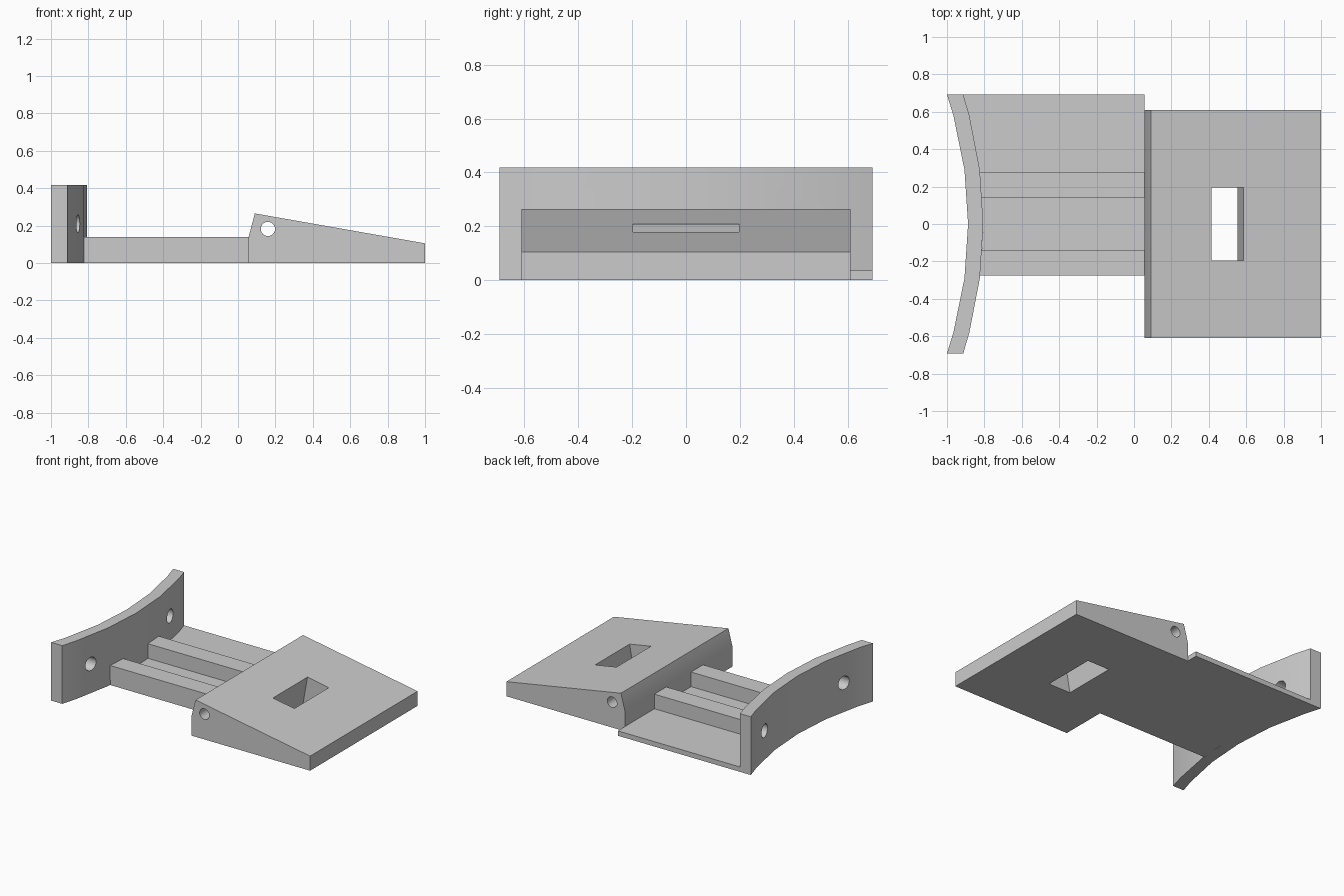
import bpy, bmesh
from math import sqrt, atan2, pi
from mathutils import Vector, Matrix

cube = bpy.data.objects.get("Cube")
if cube:
    bpy.data.objects.remove(cube, do_unlink=True)

grey = bpy.data.materials.new("plain_grey")
grey.use_nodes = True
colour = (0.6, 0.6, 0.6, 1)
grey.diffuse_color = colour
grey.node_tree.nodes["Principled BSDF"].inputs["Base Color"].default_value = colour


def finish(name, bm):
    bmesh.ops.recalc_face_normals(bm, faces=bm.faces)
    mesh = bpy.data.meshes.new(name)
    bm.to_mesh(mesh)
    bm.free()
    mesh.materials.append(grey)
    obj = bpy.data.objects.new(name, mesh)
    bpy.context.collection.objects.link(obj)
    return obj


def prism(name, outline, extrude):
    """Closed outline of 3D points pushed along a vector."""
    bm = bmesh.new()
    face = bm.faces.new([bm.verts.new(p) for p in outline])
    ext = bmesh.ops.extrude_face_region(bm, geom=[face])
    verts = [g for g in ext["geom"] if isinstance(g, bmesh.types.BMVert)]
    bmesh.ops.translate(bm, vec=Vector(extrude), verts=verts)
    return finish(name, bm)


def box(name, centre, size, rot=Matrix()):
    bm = bmesh.new()
    bmesh.ops.create_cube(bm, size=1)
    bm.transform(Matrix.Translation(centre) @ rot @ Matrix.Diagonal((*size, 1)))
    return finish(name, bm)


def rod(name, centre, radius, length, axis):
    bm = bmesh.new()
    bmesh.ops.create_cone(bm, cap_ends=True, segments=32, radius1=radius,
                          radius2=radius, depth=length)
    bm.transform(Matrix.Translation(centre) @ Matrix.Rotation(pi / 2, 4, axis))
    return finish(name, bm)


def activate(obj):
    bpy.ops.object.select_all(action='DESELECT')
    obj.select_set(True)
    bpy.context.view_layer.objects.active = obj


def cut(obj, cutter):
    cutter.hide_render = True
    mod = obj.modifiers.new("cut", 'BOOLEAN')
    mod.operation = 'DIFFERENCE'
    mod.solver = 'EXACT'
    mod.object = cutter
    activate(obj)
    bpy.ops.object.modifier_apply(modifier=mod.name)
    bpy.data.objects.remove(cutter, do_unlink=True)


HALF = 0.692
STATIONS = [-HALF, -0.58, -0.29, 0, 0.29, 0.58, HALF]


def arc(x0, radius, ys):
    return [(x0 - radius + sqrt(radius ** 2 - y * y), y, 0) for y in ys]


# Curved end wall with two holes
inner = arc(-0.806, 2.3, STATIONS)
outer = arc(-0.887, 2.18, STATIONS)
wall = prism("curved_end_wall", inner + outer[::-1], (0, 0, 0.418))
for y in (-0.45, 0.45):
    cut(wall, rod("wall_hole_cutter", (-0.9, y, 0.21), 0.048, 0.5, 'Y'))

# Thin base plate, fitted to the wall curve
plate_edge = arc(-0.806, 2.3, [-0.275, 0, 0.29, 0.58, HALF])
prism("base_plate", plate_edge + [(0.057, HALF, 0), (0.057, -0.275, 0)], (0, 0, 0.035))

# Pair of rails on the plate
for name, y in (("front_rail", -0.207), ("back_rail", 0.209)):
    box(name, (-0.3965, y, 0.0875), (0.907, 0.136, 0.105))

# Sloping wedge block
profile = [(0.057, 0), (1, 0), (1, 0.105), (0.09, 0.265), (0.057, 0.14)]
wedge = prism("wedge_block", [(x, -0.61, z) for x, z in profile], (0, 1.22, 0))

# Pin hole along the wedge, and window square to its slope
cut(wedge, rod("pin_hole_cutter", (0.16, 0, 0.182), 0.038, 2, 'X'))
slope = Matrix.Rotation(atan2(0.16, 0.91), 4, 'Y')
cut(wedge, box("window_cutter", (0.5, 0, 0.193), (0.173, 0.392, 1), slope))

for obj in (wall, wedge):
    activate(obj)
    bpy.ops.object.shade_smooth_by_angle(angle=pi / 6)
